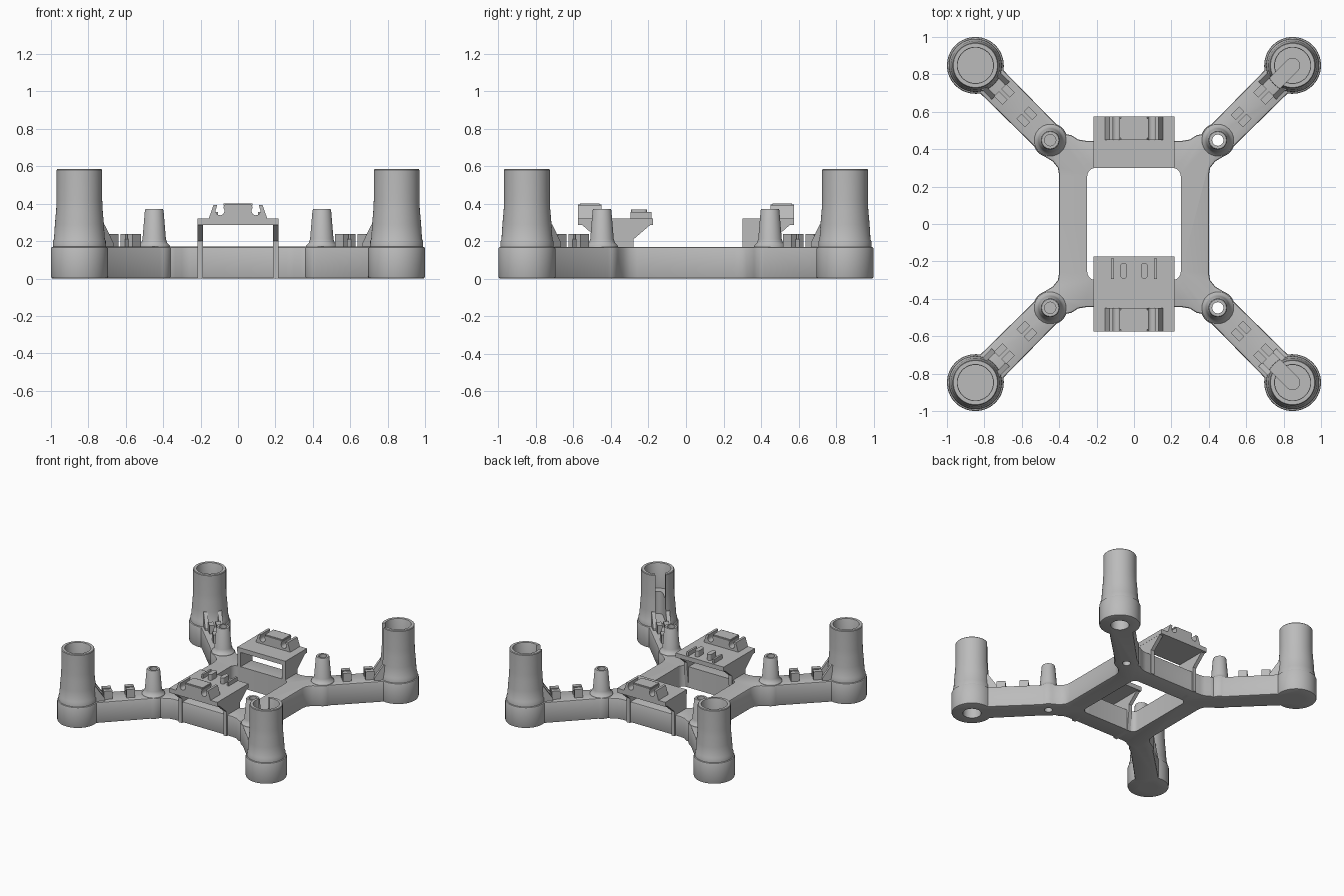
import bpy, bmesh
from math import radians, cos, sin, pi, sqrt
from mathutils import Matrix, Vector

if "Cube" in bpy.data.objects:
    bpy.data.objects.remove(bpy.data.objects["Cube"])

grey = bpy.data.materials.new("plain grey")
grey.use_nodes = True
colour = (0.5, 0.5, 0.5, 1)
grey.diffuse_color = colour
grey.node_tree.nodes["Principled BSDF"].inputs["Base Color"].default_value = colour

parts = []
DIAG = sqrt(2)
POD, POST = 0.848 * DIAG, 0.448 * DIAG   # distances along an arm


def finish(name, bm, matrix=None, keep=True):
    bmesh.ops.remove_doubles(bm, verts=bm.verts, dist=1e-5)
    if matrix:
        bm.transform(matrix)
    bmesh.ops.recalc_face_normals(bm, faces=bm.faces)
    mesh = bpy.data.meshes.new(name)
    bm.to_mesh(mesh)
    bm.free()
    mesh.materials.append(grey)
    ob = bpy.data.objects.new(name, mesh)
    bpy.context.collection.objects.link(ob)
    if keep:
        parts.append(ob)
    else:
        ob.hide_render = True
    return ob


def prism(name, pts, axis, lo, hi, matrix=None, keep=True):
    """Extrude a 2D outline along an axis; pts are the other two coordinates."""
    place = {"x": lambda a, b, c: (c, a, b),
             "y": lambda a, b, c: (a, c, b),
             "z": lambda a, b, c: (a, b, c)}[axis]
    bm = bmesh.new()
    face = bm.faces.new([bm.verts.new(place(a, b, lo)) for a, b in pts])
    ext = bmesh.ops.extrude_face_region(bm, geom=[face])["geom"]
    verts = [g for g in ext if isinstance(g, bmesh.types.BMVert)]
    bmesh.ops.translate(bm, verts=verts, vec=Vector(place(0, 0, hi - lo)))
    return finish(name, bm, matrix, keep)


def lathe(name, pts, matrix=None, closed=False, steps=48):
    bm = bmesh.new()
    vs = [bm.verts.new((r, 0, z)) for r, z in pts]
    for a, b in zip(vs, vs[1:] + (vs[:1] if closed else [])):
        bm.edges.new((a, b))
    bmesh.ops.spin(bm, geom=bm.verts[:] + bm.edges[:], cent=(0, 0, 0),
                   axis=(0, 0, 1), angle=2 * pi, steps=steps, use_merge=True)
    return finish(name, bm, matrix)


def arc(cx, cy, r, a0, a1, n):
    angles = [radians(a0 + (a1 - a0) * i / n) for i in range(n + 1)]
    return [(cx + r * cos(a), cy + r * sin(a)) for a in angles]


def rect(x0, x1, y0, y1):
    return [(x0, y0), (x1, y0), (x1, y1), (x0, y1)]


def rounded(x, y, r, cx=0, cy=0):
    out = []
    for i, (sx, sy) in enumerate([(1, 1), (-1, 1), (-1, -1), (1, -1)]):
        out += arc(cx + sx * (x - r), cy + sy * (y - r), r, 90 * i, 90 * i + 90, 6)
    return out


def cut(ob, cutters):
    """Subtract cutters, bake the modifiers and remove the cutters."""
    for c in cutters:
        m = ob.modifiers.new("cut", "BOOLEAN")
        m.operation, m.solver, m.object = "DIFFERENCE", "EXACT", c
    bpy.context.view_layer.update()
    graph = bpy.context.evaluated_depsgraph_get()
    old = ob.data
    ob.modifiers.update()
    baked = bpy.data.meshes.new_from_object(ob.evaluated_get(graph))
    ob.modifiers.clear()
    ob.data = baked
    bpy.data.meshes.remove(old)
    for c in cutters:
        bpy.data.objects.remove(c)


# Flat X-shaped frame: one quadrant outline, mirrored around
quad = [(0.40, 0.26), (0.407, 0.30), (0.435, 0.335)]
quad += arc(0.448, 0.448, 0.092, -70, -20, 5)
quad += arc(0.848, 0.848, 0.152, -100, 190, 36)
quad += arc(0.448, 0.448, 0.092, 110, 160, 5)
quad += [(0.335, 0.475), (0.30, 0.452), (0.26, 0.445)]
outline = quad + [(-x, y) for x, y in reversed(quad)]
outline += [(-x, -y) for x, y in quad] + [(x, -y) for x, y in reversed(quad)]
frame = prism("frame", outline, "z", 0, 0.17)
bev = frame.modifiers.new("edge", "BEVEL")
bev.width, bev.segments, bev.limit_method = 0.01, 2, "ANGLE"
bev.angle_limit = radians(60)
cutters = [prism("window_cutter", rounded(0.25, 0.30, 0.045), "z", -0.1, 0.3, keep=False)]
for k in range(4):
    turn = Matrix.Rotation(radians(45 + 90 * k), 4, "Z")
    cutters.append(prism("bore_cutter", arc(POD, 0, 0.068, 0, 350, 35), "z", -0.1, 0.15, turn, False))
    cutters.append(prism("post_cutter", arc(POST, 0, 0.03, 0, 345, 23), "z", -0.1, 0.3, turn, False))
cut(frame, cutters)

# Arm fittings
names = ["back_left", "back_right", "front_right", "front_left"]
for k, where in enumerate(names):
    turn = Matrix.Rotation(radians(45 + 90 * k), 4, "Z")
    at = lambda d: turn @ Matrix.Translation((d, 0, 0))

    # Motor tower with a bore and a wire slot facing the centre
    tower = lathe("motor_tower_" + where,
                  [(0, 0.16), (0.142, 0.16), (0.141, 0.20), (0.136, 0.21), (0.131, 0.29),
                   (0.124, 0.37), (0.122, 0.42), (0.122, 0.58), (0.118, 0.585),
                   (0.097, 0.585), (0.095, 0.58), (0.095, 0.38), (0, 0.38)], at(POD))
    slot = arc(0, 0, 0.038, -90, 90, 12) + [(-0.3, 0.038), (-0.3, -0.038)]
    cut(tower, [prism("slot_cutter", slot, "z", 0.2, 0.8, at(POD), False)])

    # Sloped cheeks beside the slot
    cheek = [(-0.10, 0.16), (-0.19, 0.16), (-0.19, 0.19), (-0.122, 0.29), (-0.10, 0.29)]
    for side, lo in (("a", -0.068), ("b", 0.038)):
        prism(f"slot_cheek_{where}_{side}", cheek, "y", lo, lo + 0.03, at(POD))

    # Hollow mounting post
    lathe("mounting_post_" + where,
          [(0.086, 0.165), (0.084, 0.176), (0.07, 0.19), (0.063, 0.21), (0.05, 0.365),
           (0.046, 0.372), (0.03, 0.372), (0.03, 0.165)], at(POST), True, 36)

    # Paired wire clips with small overhanging heads
    for n, d in enumerate((0.81, 0.98)):
        for s in (-1, 1):
            clip = [(s * y, z) for y, z in [(0.014, 0.165), (0.014, 0.205), (0.008, 0.215),
                                            (0.008, 0.237), (0.046, 0.237), (0.046, 0.165)]]
            prism(f"wire_clip_{where}_{n}_{'ab'[s > 0]}", clip, "x", -0.032, 0.032, at(d))

# Raised brackets over the front and back bars
half_clip = [(0.07, 0.395), (0.077, 0.385)]
half_clip += arc(0.096, 0.362, 0.024, 145, 395, 10)
half_clip += [(0.112, 0.392), (0.132, 0.392), (0.158, 0.315)]
clip_outline = half_clip + [(-x, z) for x, z in reversed(half_clip)]
for where, s in (("back", 1), ("front", -1)):
    inner = 0.30 if s > 0 else 0.175
    wall = [(0.575, 0.32), (0.575, 0.305), (0.455, 0.2), (0.455, 0.0)]
    if s > 0:
        wall += [(0.30, 0.0), (0.30, 0.32)]
    else:
        wall += [(0.30, 0.0), (0.28, 0.16), (0.28, 0.21), (0.175, 0.30), (0.175, 0.32)]
    flip = Matrix.Scale(s, 4, (0, 1, 0))
    for side, lo in (("right", -0.216), ("left", 0.186)):
        prism(f"{where}_bracket_wall_{side}", wall, "x", lo, lo + 0.03, flip)
    prism(where + "_bracket_plate", rect(inner, 0.575, 0.286, 0.322), "x", -0.217, 0.217, flip)
    prism(where + "_cable_holder", clip_outline, "y", 0.45, 0.575, flip)
    prism(where + "_holder_pad", rect(-0.078, 0.078, 0.46, 0.565), "z", 0.39, 0.4, flip)

# Strap guides on the front plate
for side, s in (("right", -1), ("left", 1)):
    prism("guide_rail_" + side, rect(s * 0.115 - 0.008, s * 0.115 + 0.008, -0.295, -0.185),
          "z", 0.315, 0.355)
    prism("guide_peg_" + side, rounded(0.018, 0.042, 0.017, s * 0.055, -0.25), "z", 0.315, 0.37)

bpy.ops.object.select_all(action="DESELECT")
for ob in parts:
    ob.select_set(True)
bpy.context.view_layer.objects.active = frame
bpy.ops.object.shade_smooth_by_angle(angle=radians(30))
